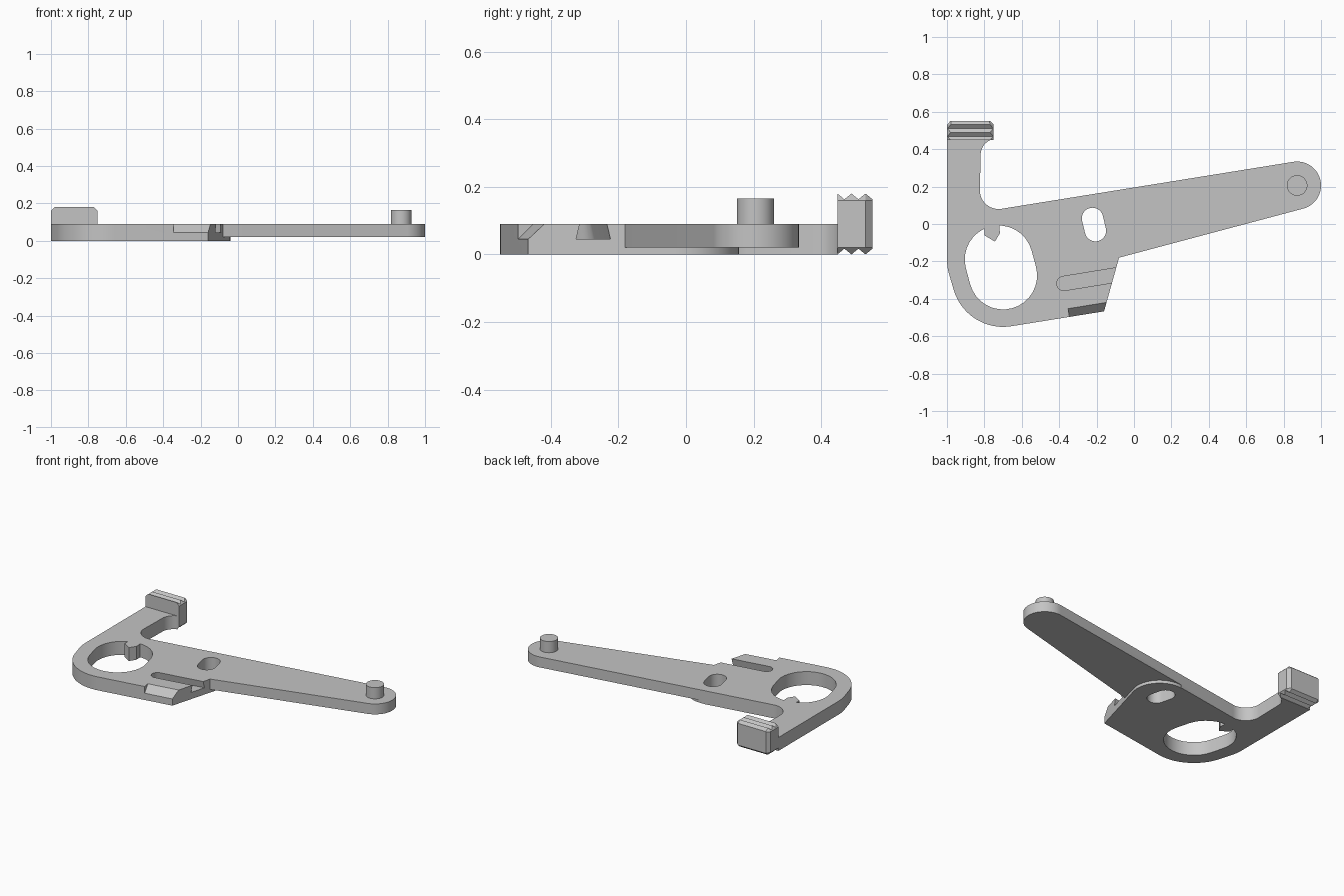
import bpy, bmesh
from math import cos, sin, radians, atan2, pi
from mathutils import Vector

cube = bpy.data.objects.get("Cube")
if cube:
    bpy.data.objects.remove(cube, do_unlink=True)

grey = bpy.data.materials.new("plain grey")
grey.use_nodes = True
colour = (0.55, 0.55, 0.55, 1)
grey.diffuse_color = colour
grey.node_tree.nodes["Principled BSDF"].inputs["Base Color"].default_value = colour


def arc(centre, r, start, end, n=16):
    angles = [radians(start + (end - start) * i / n) for i in range(n + 1)]
    return [(centre[0] + r * cos(a), centre[1] + r * sin(a)) for a in angles]


def capsule(a, b, r):
    """Outline around two equal circles."""
    turn = atan2(b[1] - a[1], b[0] - a[0]) * 180 / pi
    return arc(b, r, turn - 90, turn + 90) + arc(a, r, turn + 90, turn + 270)


def loft(name, rings):
    """Closed solid through rings with equal point counts."""
    bm = bmesh.new()
    loops = [[bm.verts.new(p) for p in ring] for ring in rings]
    n = len(loops[0])
    for low, high in zip(loops, loops[1:]):
        for i in range(n):
            j = (i + 1) % n
            bm.faces.new((low[i], low[j], high[j], high[i]))
    bm.faces.new(loops[0][::-1])
    bm.faces.new(loops[-1])
    bmesh.ops.recalc_face_normals(bm, faces=bm.faces)
    mesh = bpy.data.meshes.new(name)
    bm.to_mesh(mesh)
    bm.free()
    mesh.materials.append(grey)
    obj = bpy.data.objects.new(name, mesh)
    bpy.context.collection.objects.link(obj)
    return obj


def prism(name, outline, z0, z1):
    return loft(name, [[(x, y, z) for x, y in outline] for z in (z0, z1)])


def activate(obj):
    bpy.ops.object.select_all(action='DESELECT')
    obj.select_set(True)
    bpy.context.view_layer.objects.active = obj


def cut(target, cutter):
    cutter.hide_render = True
    mod = target.modifiers.new("cut", 'BOOLEAN')
    mod.operation, mod.solver, mod.object = 'DIFFERENCE', 'EXACT', cutter
    activate(target)
    bpy.ops.object.modifier_apply(modifier=mod.name)
    bpy.data.objects.remove(cutter, do_unlink=True)


TOP = 0.09
ring_top, ring_low = (-0.723, -0.19), (-0.70, -0.275)
pivot = (0.872, 0.206)
corner, elbow = (-0.16, -0.467), (-0.08, -0.18)

# Lever plate: ring end, long tapering arm and short upright arm
outline = [(-1, 0.45)]
outline += arc(ring_top, 0.277, 180, 195, 4)
outline += arc(ring_low, 0.275, 195, 279.3, 20)
outline += [corner, elbow]
outline += arc(pivot, 0.128, -75, 99, 28)
outline += arc((-0.724, 0.18), 0.1, 279, 180)
outline += arc((-0.735, 0.37), 0.085, 180, 110, 12)
plate = prism("lever_plate", outline, 0, TOP)

# Relief that thins the underside of the long arm
relief = arc((-0.213, -0.016), 0.172, 99, -15.6, 24)
relief += [elbow, (0, -0.3), (1.2, -0.3), (1.2, 0.6), (-0.241, 0.6)]
cut(plate, prism("arm_relief", relief, -0.1, 0.02))

# Large hole with a small key left standing in it
hole = prism("ring_hole", capsule(ring_top, ring_low, 0.182), -0.1, 0.2)
key = [(-0.80, 0.1), (-0.80, -0.06), (-0.744, -0.094), (-0.717, -0.05), (-0.727, 0.1)]
cut(hole, prism("hole_key", key, -0.2, 0.3))
cut(plate, hole)

# Adjustment slot
cut(plate, prism("slot", capsule((-0.222, 0.03), (-0.206, -0.036), 0.057), -0.1, 0.2))

# Undercut groove running out of the side edge
cut(plate, loft("groove", [
    [(x, y, z) for x, y in capsule((-0.375, -0.318), (0, -0.257), r)]
    for r, z in ((0.048, 0.045), (0.0358, 0.1))]))

# Sloped chamfer on the front edge
along, inward = Vector((0.987, 0.16, 0)), Vector((-0.16, 0.987, 0))
start = Vector((-0.345, -0.497, 0))
slope = [(-0.03, 0.015), (0.065, 0.11), (-0.03, 0.11)]
cut(plate, loft("edge_chamfer", [
    [start + along * t + inward * d + Vector((0, 0, z)) for d, z in slope]
    for t in (0, 0.4)]))

# Toothed block on the short arm
rings = []
for i in range(6):
    half = 0.125 if i < 5 else 0.105
    high = 0.09 if i % 2 == 0 else 0.073
    inset = half - (high - 0.07)
    section = [(half, -0.07), (half, 0.07), (inset, high), (-inset, high),
               (-half, 0.07), (-half, -0.07), (-inset, -high), (inset, -high)]
    rings.append([(-0.875 + x, 0.448 + 0.0208 * i, 0.09 + z) for x, z in section])
block = loft("toothed_block", rings)

# Pivot pin
pin = prism("pivot_pin", arc(pivot, 0.055, 0, 348.75, 31), TOP, 0.165)

for obj in (plate, pin):
    activate(obj)
    bpy.ops.object.shade_smooth_by_angle(angle=radians(25))
